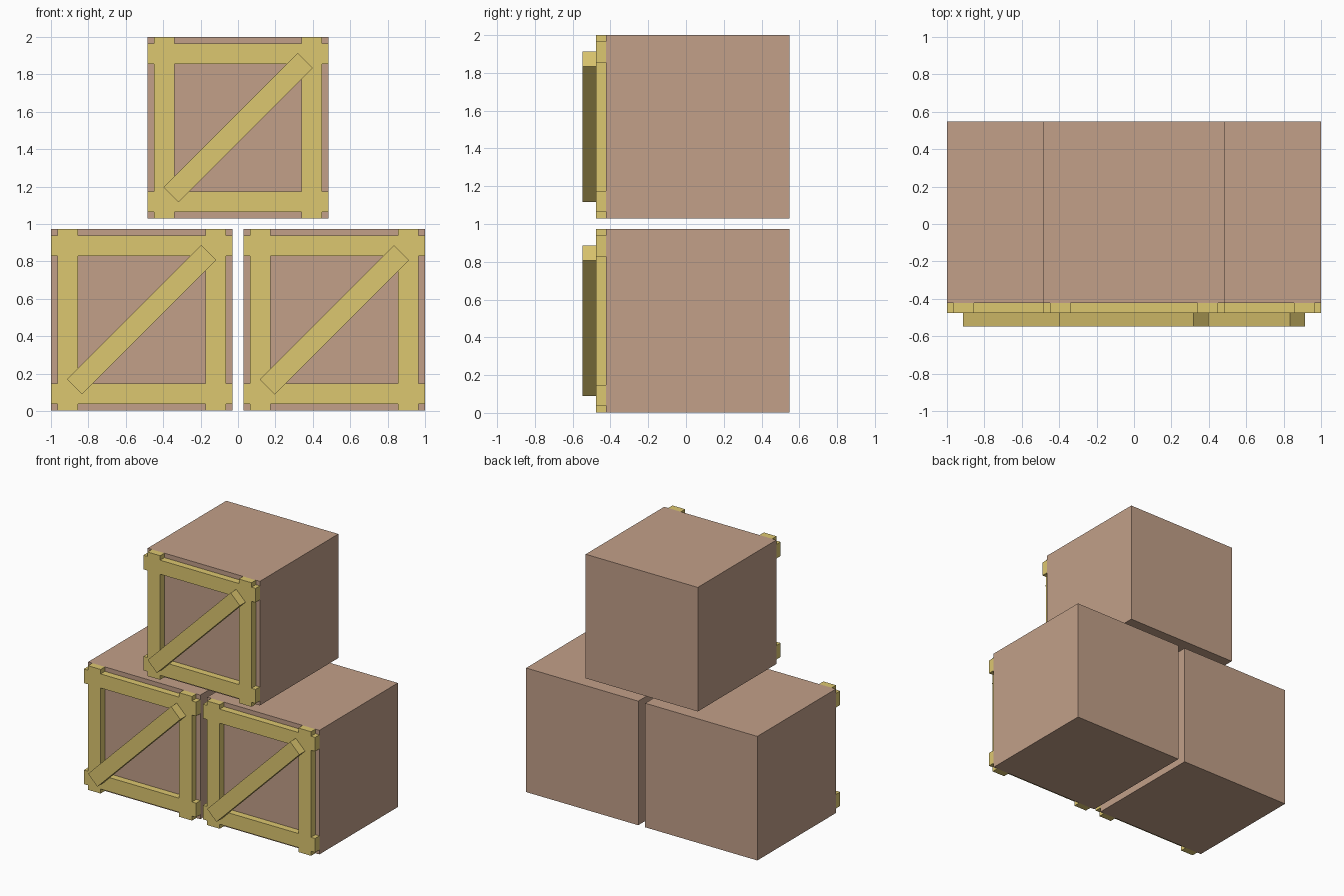
import bpy, bmesh, math
from mathutils import Matrix

if "Cube" in bpy.data.objects:
    bpy.data.objects.remove(bpy.data.objects["Cube"])

S = 0.97                                  # crate edge length
BACK, FACE, FRAME, BRACE = 0.547, -0.423, -0.476, -0.547   # y planes


def material(name, rgb):
    m = bpy.data.materials.new(name)
    m.diffuse_color = (*rgb, 1)
    m.use_nodes = True
    m.node_tree.nodes["Principled BSDF"].inputs["Base Color"].default_value = m.diffuse_color
    return m


brown = material("box_brown", (0.54, 0.35, 0.25))
yellow = material("wood_yellow", (0.72, 0.57, 0.16))


def finish(name, bm, mat, x, z):
    bmesh.ops.recalc_face_normals(bm, faces=bm.faces)
    me = bpy.data.meshes.new(name)
    bm.to_mesh(me)
    bm.free()
    me.materials.append(mat)
    ob = bpy.data.objects.new(name, me)
    ob.location = (x, 0, z)
    bpy.context.collection.objects.link(ob)
    return ob


def block(name, size, y0, y1, mat, x, z, angle=0):
    bm = bmesh.new()
    bmesh.ops.create_cube(bm, size=1, matrix=Matrix.Translation((0, (y0 + y1) / 2, 0))
                          @ Matrix.Diagonal((size[0], abs(y1 - y0), size[1], 1)))
    ob = finish(name, bm, mat, x, z)
    ob.rotation_euler.y = angle


def frame(name, x, z):
    # four crossing boards whose ends stick out, joined into one solid
    e = [-S / 2, -0.45, -0.34, 0.34, 0.45, S / 2]
    bm = bmesh.new()
    grid = [[bm.verts.new((a, FACE, b)) for b in e] for a in e]
    for i in range(5):
        for j in range(5):
            if i in (1, 3) or j in (1, 3):
                bm.faces.new((grid[i][j], grid[i + 1][j], grid[i + 1][j + 1], grid[i][j + 1]))
    bmesh.ops.delete(bm, geom=[v for v in bm.verts if not v.link_faces], context='VERTS')
    ext = bmesh.ops.extrude_face_region(bm, geom=bm.faces[:], use_keep_orig=True)
    bmesh.ops.translate(bm, vec=(0, FRAME - FACE, 0),
                        verts=[g for g in ext["geom"] if isinstance(g, bmesh.types.BMVert)])
    finish(name, bm, yellow, x, z)


# three identical crates: two below, one stacked on top
for label, x, z in (("left", -0.515, S / 2 + 0.003),
                    ("right", 0.515, S / 2 + 0.003),
                    ("top", 0, 2 - S / 2)):
    block(label + "_crate_box", (S, S), FACE, BACK, brown, x, z)
    frame(label + "_crate_frame", x, z)
    block(label + "_crate_brace", (1.015, 0.113), BRACE, FRAME, yellow, x, z, -math.radians(45))
